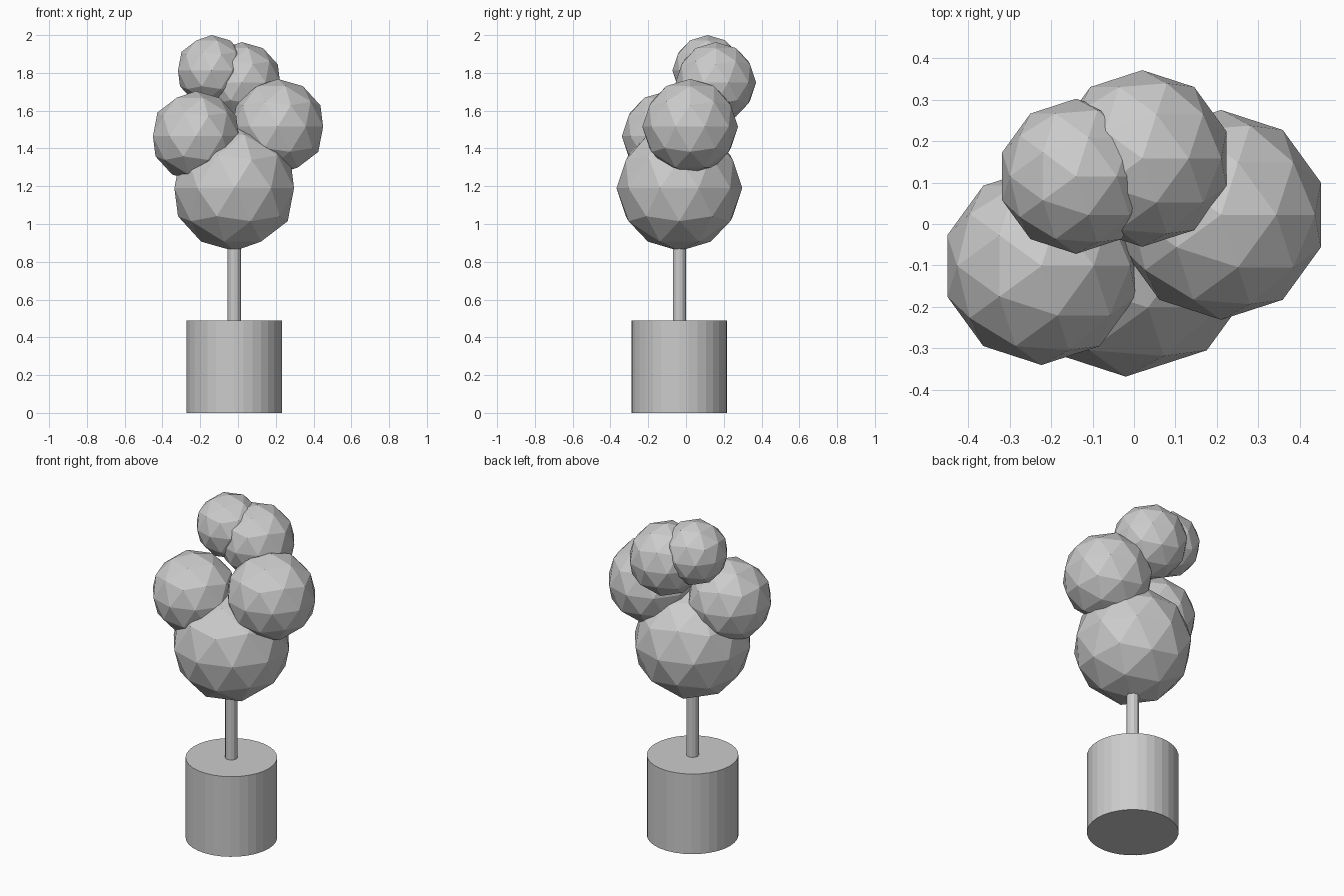
import bpy

# Remove the default cube
cube = bpy.data.objects.get("Cube")
if cube:
    bpy.data.objects.remove(cube, do_unlink=True)

# One plain grey for the whole tree
grey = bpy.data.materials.new("plain_grey")
grey.use_nodes = True
colour = (0.6, 0.6, 0.6, 1.0)
grey.diffuse_color = colour
grey.node_tree.nodes["Principled BSDF"].inputs["Base Color"].default_value = colour

TRUNK_X, TRUNK_Y = -0.02, -0.035


def finish(name):
    obj = bpy.context.object
    obj.name = name
    obj.data.materials.append(grey)
    return obj


def column(name, radius, bottom, top, sides):
    bpy.ops.mesh.primitive_cylinder_add(
        vertices=sides, radius=radius, depth=top - bottom,
        location=(TRUNK_X, TRUNK_Y, (top + bottom) / 2))
    return finish(name)


def foliage(name, radius, centre):
    bpy.ops.mesh.primitive_ico_sphere_add(
        subdivisions=2, radius=radius, location=centre)
    return finish(name)


# Pot and trunk
column("pot", 0.253, 0.0, 0.488, 32)
column("trunk", 0.035, 0.488, 0.95, 12)

# Faceted foliage balls
foliage("foliage_main", 0.333, (TRUNK_X, TRUNK_Y, 1.19))
foliage("foliage_left", 0.253, (0.21, 0.022, 1.515))
foliage("foliage_right", 0.239, (-0.223, -0.101, 1.465))
foliage("foliage_back", 0.213, (0.02, 0.158, 1.75))
foliage("foliage_top", 0.187, (-0.14, 0.115, 1.813))
